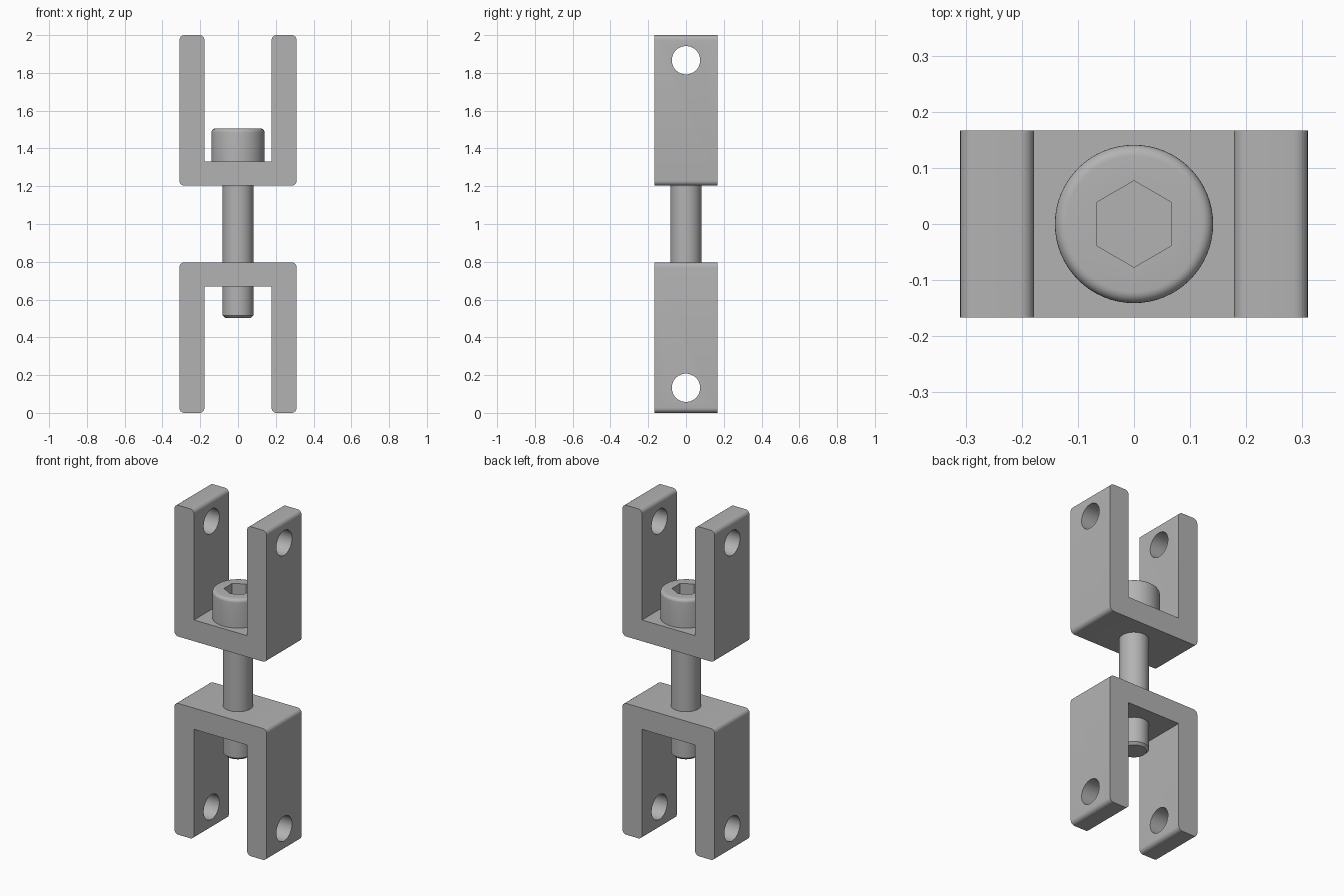
import bpy, bmesh, math
from mathutils import Matrix

old = bpy.data.objects.get("Cube")
if old:
    bpy.data.objects.remove(old, do_unlink=True)

steel = bpy.data.materials.new("grey steel")
steel.use_nodes = True
grey = (0.45, 0.45, 0.45, 1)
steel.diffuse_color = grey
steel.node_tree.nodes["Principled BSDF"].inputs["Base Color"].default_value = grey

HALF_W, INNER, HALF_D = 0.31, 0.178, 0.167
LEG, BASE = 0.797, 0.668
HOLE_Z, HOLE_R = 0.133, 0.075


def make(name, bm):
    bmesh.ops.recalc_face_normals(bm, faces=bm.faces)
    mesh = bpy.data.meshes.new(name)
    bm.to_mesh(mesh)
    bm.free()
    obj = bpy.data.objects.new(name, mesh)
    bpy.context.collection.objects.link(obj)
    mesh.materials.append(steel)
    return obj


def prism(name, sides, radius, depth, matrix):
    bm = bmesh.new()
    bmesh.ops.create_cone(bm, cap_ends=True, segments=sides, radius1=radius,
                          radius2=radius, depth=depth, matrix=matrix)
    return make(name, bm)


def cut(obj, cutter):
    mod = obj.modifiers.new("cut", "BOOLEAN")
    mod.operation = "DIFFERENCE"
    mod.solver = "EXACT"
    mod.object = cutter
    bpy.context.view_layer.objects.active = obj
    bpy.ops.object.modifier_apply(modifier=mod.name)
    bpy.data.objects.remove(cutter, do_unlink=True)


def smooth(obj):
    bpy.ops.object.select_all(action="DESELECT")
    obj.select_set(True)
    bpy.context.view_layer.objects.active = obj
    bpy.ops.object.shade_smooth_by_angle(angle=math.radians(32))


# U-shaped clevis with rounded outer corners and a cross-pin hole
def clevis(name, up):
    def z(h):
        return 2 - h if up else h
    half = [(HALF_W, LEG), (HALF_W, 0), (INNER, 0), (INNER, BASE)]
    outline = half + [(-x, h) for x, h in reversed(half)]
    bm = bmesh.new()
    face = bm.faces.new([bm.verts.new((x, -HALF_D, z(h))) for x, h in outline])
    ext = bmesh.ops.extrude_face_region(bm, geom=[face])
    bmesh.ops.translate(bm, vec=(0, 2 * HALF_D, 0),
                        verts=[v for v in ext["geom"] if isinstance(v, bmesh.types.BMVert)])
    corners = [e for e in bm.edges
               if abs(e.verts[0].co.y - e.verts[1].co.y) > HALF_D
               and abs(e.verts[0].co.z - z(BASE)) > 0.01]
    bmesh.ops.bevel(bm, geom=corners, offset=0.026, segments=6,
                    profile=0.5, affect="EDGES")
    obj = make(name, bm)
    turn = Matrix.Translation((0, 0, z(HOLE_Z))) @ Matrix.Rotation(math.pi / 2, 4, "Y")
    cut(obj, prism("pin_cutter", 48, HOLE_R, 1, turn))
    # clearance hole for the bolt through the base
    cut(obj, prism("bolt_cutter", 64, 0.082, 0.4, Matrix.Translation((0, 0, z(0.73)))))
    smooth(obj)


clevis("lower_clevis", False)
clevis("upper_clevis", True)


# Socket-head bolt: turned profile, then a hexagonal recess
R_HEAD, R_SHANK, TOP, SEAT, TIP = 0.141, 0.082, 1.505, 1.332, 0.502
FILLET, CHAMFER = 0.02, 0.014
profile = [(0, TIP), (R_SHANK - CHAMFER, TIP), (R_SHANK, TIP + CHAMFER),
           (R_SHANK, SEAT), (R_HEAD, SEAT)]
for i in range(7):
    a = math.pi / 2 * i / 6
    profile.append((R_HEAD - FILLET + FILLET * math.cos(a),
                    TOP - FILLET + FILLET * math.sin(a)))
profile.append((0, TOP))

bm = bmesh.new()
verts = [bm.verts.new((r, 0, h)) for r, h in profile]
edges = [bm.edges.new(pair) for pair in zip(verts, verts[1:])]
bmesh.ops.spin(bm, geom=verts + edges, cent=(0, 0, 0), axis=(0, 0, 1),
               angle=2 * math.pi, steps=64, use_duplicate=False)
bmesh.ops.remove_doubles(bm, verts=bm.verts, dist=0.0005)
bolt = make("socket_head_bolt", bm)
hexagon = Matrix.Translation((0, 0, TOP)) @ Matrix.Rotation(math.pi / 2, 4, "Z")
hexagon = Matrix.Translation((0, 0, TOP))
cut(bolt, prism("hex_cutter", 6, 0.077, 0.17, hexagon))
smooth(bolt)
